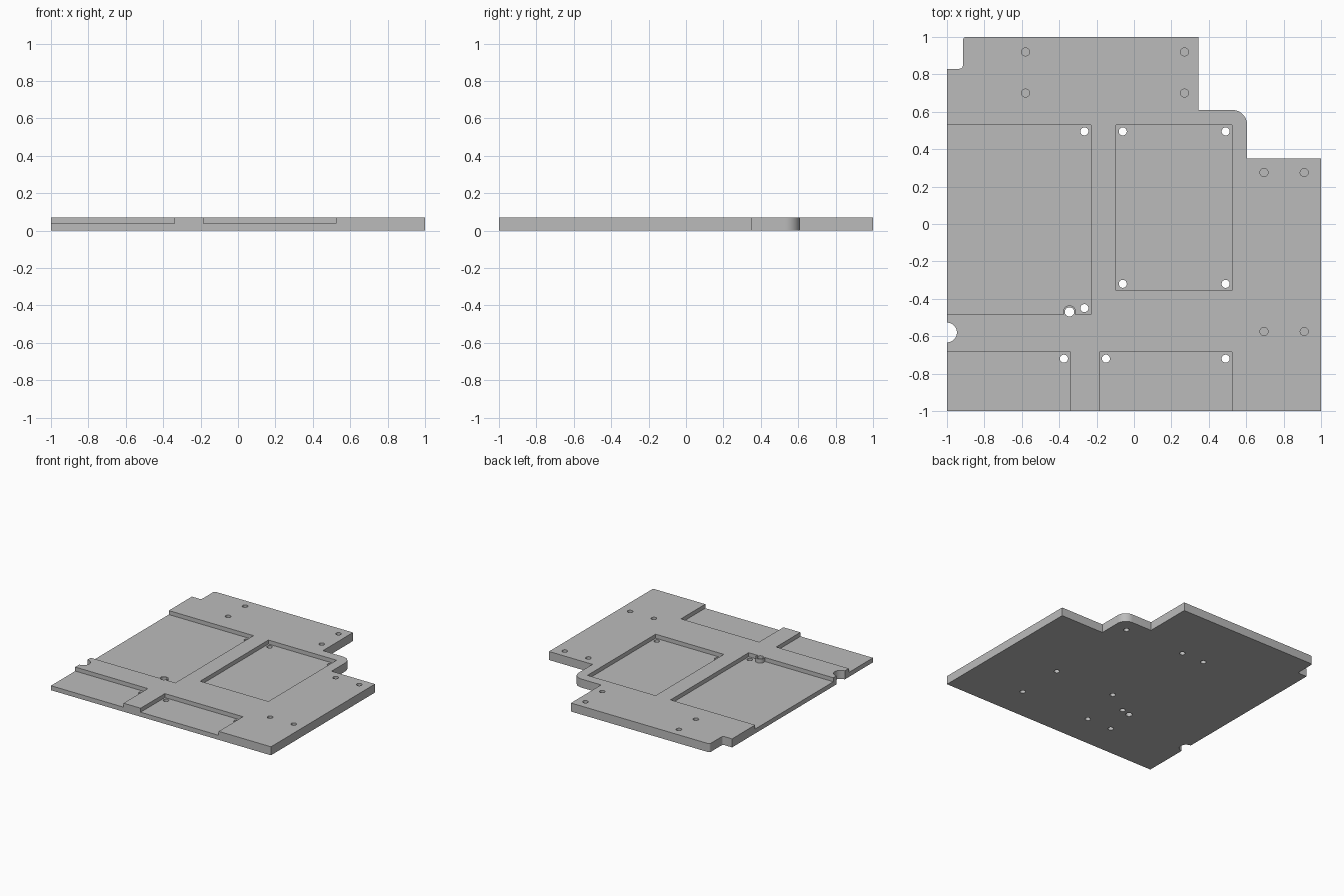
import bpy, bmesh, math
from mathutils import Vector

cube = bpy.data.objects.get("Cube")
if cube:
    bpy.data.objects.remove(cube)

TOP, FLOOR = 0.07, 0.037       # plate thickness, pocket floor height
HOLE = 0.0215                  # screw hole radius

grey = bpy.data.materials.new("plate grey")
grey.use_nodes = True
grey.diffuse_color = (0.5, 0.5, 0.5, 1)
grey.node_tree.nodes["Principled BSDF"].inputs["Base Color"].default_value = (0.5, 0.5, 0.5, 1)


def prism(name, points, z0, z1):
    """Extrude a flat outline from z0 to z1."""
    bm = bmesh.new()
    face = bm.faces.new([bm.verts.new((x, y, z0)) for x, y in points])
    new = bmesh.ops.extrude_face_region(bm, geom=[face])["geom"]
    bmesh.ops.translate(bm, vec=(0, 0, z1 - z0),
                        verts=[v for v in new if isinstance(v, bmesh.types.BMVert)])
    bmesh.ops.recalc_face_normals(bm, faces=bm.faces)
    mesh = bpy.data.meshes.new(name)
    bm.to_mesh(mesh)
    bm.free()
    mesh.materials.append(grey)
    obj = bpy.data.objects.new(name, mesh)
    bpy.context.collection.objects.link(obj)
    return obj


def disc(name, x, y, r, z0, z1, n=32):
    ring = [(x + r * math.cos(math.tau * i / n), y + r * math.sin(math.tau * i / n))
            for i in range(n)]
    return prism(name, ring, z0, z1)


def rounded(corners, n=10):
    """Replace each corner (x, y, radius) of a square-cornered outline by an arc."""
    out = []
    for i, (x, y, r) in enumerate(corners):
        p = Vector((x, y))
        if r == 0:
            out.append(p)
            continue
        a = (Vector(corners[i - 1][:2]) - p).normalized() * r
        b = (Vector(corners[(i + 1) % len(corners)][:2]) - p).normalized() * r
        for k in range(n + 1):
            t = math.pi / 2 * k / n
            out.append(p + a * (1 - math.sin(t)) + b * (1 - math.cos(t)))
    return out


def cut(target, cutter):
    """Subtract a cutter, apply the result and delete the cutter."""
    cutter.hide_render = True
    mod = target.modifiers.new("cut", 'BOOLEAN')
    mod.operation, mod.solver, mod.object = 'DIFFERENCE', 'EXACT', cutter
    bpy.context.view_layer.objects.active = target
    bpy.ops.object.modifier_apply(modifier=mod.name)
    bpy.data.objects.remove(cutter)


# Stepped plate outline
plate = prism("base_plate", rounded([
    (-1, -1, 0), (1, -1, 0), (1, 0.35, 0), (0.605, 0.35, 0), (0.605, 0.61, 0.08),
    (0.345, 0.61, 0), (0.345, 1, 0), (-0.915, 1, 0.018), (-0.915, 0.83, 0.018),
    (-1, 0.83, 0)]), 0, TOP)

# Recessed pockets, some open at the plate edge; the large one keeps a round boss
boss = (-0.345, -0.47)
pockets = [(-1.1, -0.23, -0.485, 0.53), (-0.095, 0.525, -0.355, 0.53),
           (-1.1, -0.34, -1.1, -0.685), (-0.185, 0.525, -1.1, -0.685)]
for i, (x0, x1, y0, y1) in enumerate(pockets):
    pocket = prism("pocket_cutter", [(x0, y0), (x1, y0), (x1, y1), (x0, y1)], FLOOR, 0.2)
    if i == 0:
        cut(pocket, disc("boss_cutter", *boss, 0.035, -0.1, 0.3))
    cut(plate, pocket)

# Through holes in the pocket corners and the boss
through = [(-0.265, 0.495), (-0.06, 0.495), (0.49, 0.495), (-0.06, -0.32), (0.49, -0.32),
           (-0.265, -0.45), (-0.375, -0.72), (-0.15, -0.72), (0.49, -0.72)]
for x, y in through:
    cut(plate, disc("hole_cutter", x, y, HOLE, -0.1, 0.2))
cut(plate, disc("boss_hole_cutter", *boss, 0.025, -0.1, 0.2))

# Half-round notch in the left-hand edge
cut(plate, disc("notch_cutter", -1, -0.58, 0.053, -0.1, 0.2, 48))

# Blind screw holes around the rim
blind = [(x, y) for x in (-0.58, 0.27) for y in (0.70, 0.92)]
blind += [(x, y) for x in (0.695, 0.91) for y in (-0.575, 0.275)]
for x, y in blind:
    cut(plate, disc("screw_hole_cutter", x, y, HOLE, 0.02, 0.2))

bpy.ops.object.select_all(action='DESELECT')
plate.select_set(True)
bpy.context.view_layer.objects.active = plate
bpy.ops.object.shade_smooth_by_angle(angle=math.radians(30))
